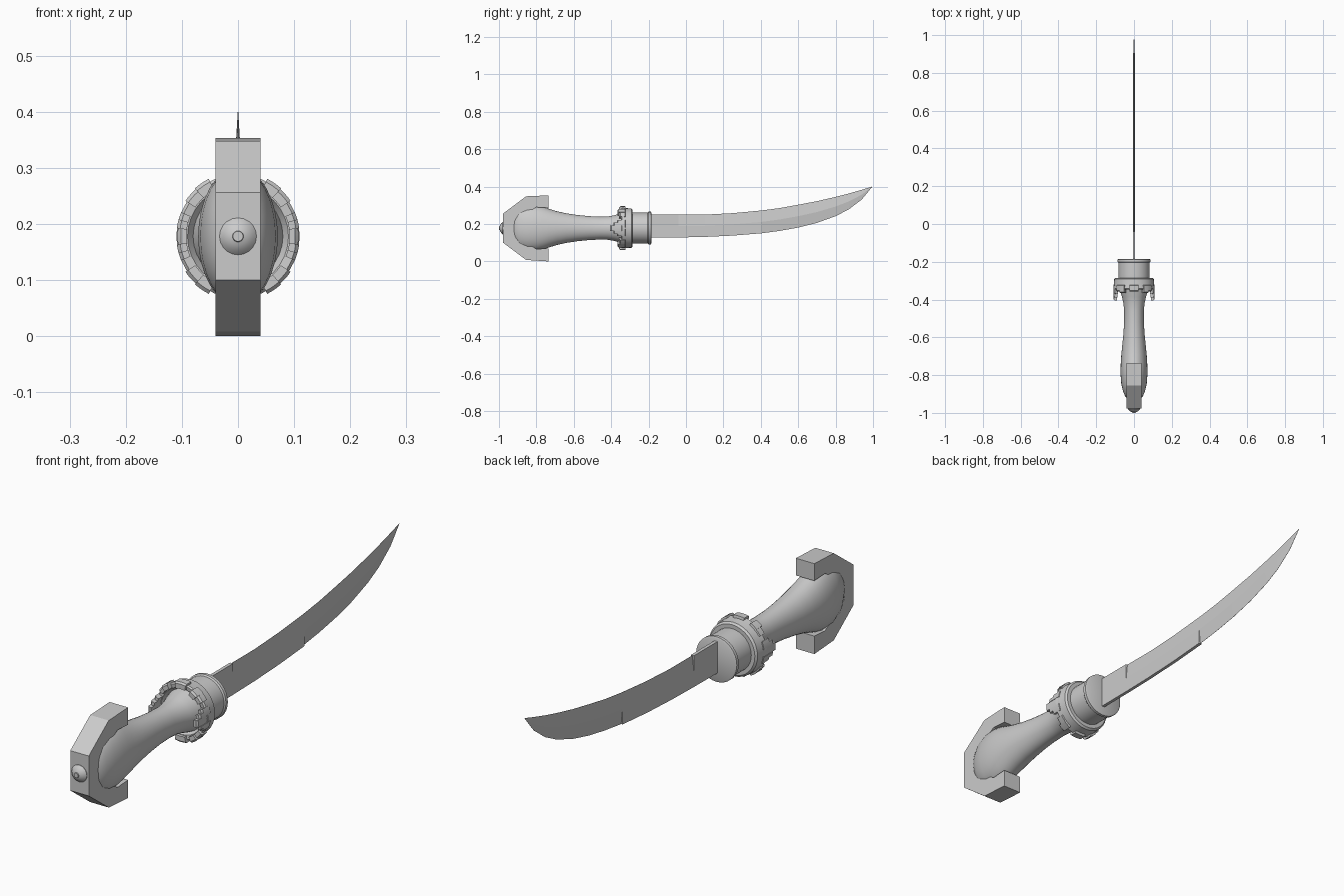
import bpy, bmesh, math

if "Cube" in bpy.data.objects:
    bpy.data.objects.remove(bpy.data.objects["Cube"])

CZ = 0.178  # height of the grip axis


def finish(name, bm, smooth=True):
    bmesh.ops.remove_doubles(bm, verts=bm.verts, dist=1e-5)
    bmesh.ops.recalc_face_normals(bm, faces=bm.faces)
    me = bpy.data.meshes.new(name)
    bm.to_mesh(me)
    bm.free()
    ob = bpy.data.objects.new(name, me)
    bpy.context.collection.objects.link(ob)
    if smooth:
        bpy.ops.object.select_all(action='DESELECT')
        ob.select_set(True)
        bpy.context.view_layer.objects.active = ob
        bpy.ops.object.shade_smooth_by_angle(angle=math.radians(35))
    return ob


def loft(bm, sections, closed_path=False):
    """Skin a list of equal-length point loops and cap both ends."""
    rings = [[bm.verts.new(p) for p in s] for s in sections]
    n = len(rings[0])
    pairs = list(zip(rings, rings[1:]))
    if closed_path:
        pairs.append((rings[-1], rings[0]))
    for a, b in pairs:
        for i in range(n):
            j = (i + 1) % n
            bm.faces.new((a[i], a[j], b[j], b[i]))
    if not closed_path:
        bm.faces.new(rings[0])
        bm.faces.new(rings[-1][::-1])


def turned(name, profile, n=32):
    """Turn (y, x radius, z radius) stations around the grip axis."""
    bm = bmesh.new()
    loft(bm, [[(rx * math.cos(t), y, CZ + rz * math.sin(t))
               for t in (2 * math.pi * i / n for i in range(n))]
              for y, rx, rz in profile])
    return finish(name, bm)


def round_turned(name, profile, n=32):
    return turned(name, [(y, r, r) for y, r in profile], n)


# Grip: bulbous end, slim waist, flare into the collar
turned("grip", [
    (-0.938, 0.012, 0.03), (-0.93, 0.03, 0.06), (-0.915, 0.045, 0.09),
    (-0.89, 0.057, 0.11), (-0.85, 0.067, 0.122), (-0.80, 0.071, 0.122),
    (-0.765, 0.071, 0.114), (-0.735, 0.07, 0.104), (-0.69, 0.067, 0.09),
    (-0.64, 0.062, 0.079), (-0.58, 0.056, 0.07), (-0.52, 0.052, 0.064),
    (-0.46, 0.052, 0.061), (-0.42, 0.056, 0.062), (-0.385, 0.064, 0.068),
    (-0.355, 0.074, 0.077), (-0.31, 0.085, 0.086)])

# C-shaped pommel plate
outline = [(-0.735, 0.353), (-0.855, 0.348), (-0.978, 0.256), (-0.978, 0.10),
           (-0.855, 0.008), (-0.735, 0.0), (-0.735, 0.07), (-0.80, 0.066),
           (-0.89, 0.12), (-0.89, 0.236), (-0.80, 0.29), (-0.735, 0.286)]
bm = bmesh.new()
loft(bm, [[(x, y, z) for y, z in outline] for x in (-0.04, 0.04)])
finish("pommel", bm, False)

# Rivet on the pommel
round_turned("pommel_rivet", [(-0.97, 0.033), (-0.98, 0.033), (-0.988, 0.026),
                              (-0.994, 0.016), (-0.996, 0.010), (-1.0, 0.009)], 20)

# Collar and its flared ring
round_turned("collar", [(-0.31, 0.082), (-0.275, 0.083), (-0.265, 0.083),
                        (-0.205, 0.083), (-0.2, 0.088), (-0.188, 0.088),
                        (-0.185, 0.082)])
round_turned("collar_ring", [(-0.285, 0.075), (-0.285, 0.098), (-0.292, 0.105),
                             (-0.32, 0.107), (-0.342, 0.11), (-0.347, 0.105),
                             (-0.345, 0.09), (-0.33, 0.08)])

# Stepped teeth around the ring: (start deg, end deg, front y, outer radius)
teeth = [(-8, 8, -0.405, 0.108), (8, 16, -0.388, 0.110), (16, 23, -0.37, 0.110),
         (34, 48, -0.357, 0.113), (48, 63, -0.366, 0.115), (78, 90, -0.357, 0.117)]
bm = bmesh.new()
for sx in (1, -1):
    for sz in (1, -1):
        for a0, a1, y, r in teeth:
            if a0 < 0 and sz < 0:
                continue
            arcs = []
            for i in range(4):
                t = math.radians(a0 + (a1 - a0) * i / 3)
                arcs.append([(sx * q * math.cos(t), v, CZ + sz * q * math.sin(t))
                             for q, v in ((0.092, -0.32), (r, -0.325),
                                          (r, y + 0.006), (r - 0.006, y), (0.092, y))])
            loft(bm, arcs)
me_teeth = finish("collar_teeth", bm)

# Blade: (y, spine z, edge z, half thickness at middle)
stations = [(-0.2, 0.25, 0.127, 0.0065), (-0.04, 0.25, 0.128, 0.0065),
            (0.1, 0.25, 0.131, 0.0065), (0.25, 0.258, 0.138, 0.0065),
            (0.40, 0.272, 0.15, 0.0065), (0.5, 0.285, 0.163, 0.0065),
            (0.6, 0.303, 0.181, 0.0065), (0.7, 0.322, 0.206, 0.0065),
            (0.8, 0.345, 0.242, 0.006), (0.87, 0.363, 0.278, 0.005),
            (0.94, 0.383, 0.331, 0.003), (0.995, 0.400, 0.398, 0.0005)]


def section(y, top, low, w, flat_top, flat_low):
    m = (top + low) / 2
    a = w if flat_top else 0.0003
    b = w if flat_low else 0.0003
    return [(a, y, top), (w, y, m), (b, y, low), (-b, y, low), (-w, y, m), (-a, y, top)]


loops = []
for y, top, low, w in stations:
    loops.append(section(y, top, low, w, y <= -0.04, y <= 0.40))
    if y in (-0.04, 0.40):  # step where the spine, then the edge, turns sharp
        loops.append(section(y + 0.001, top, low, w, False, y < 0))
bm = bmesh.new()
loft(bm, loops)
finish("blade", bm, False)
